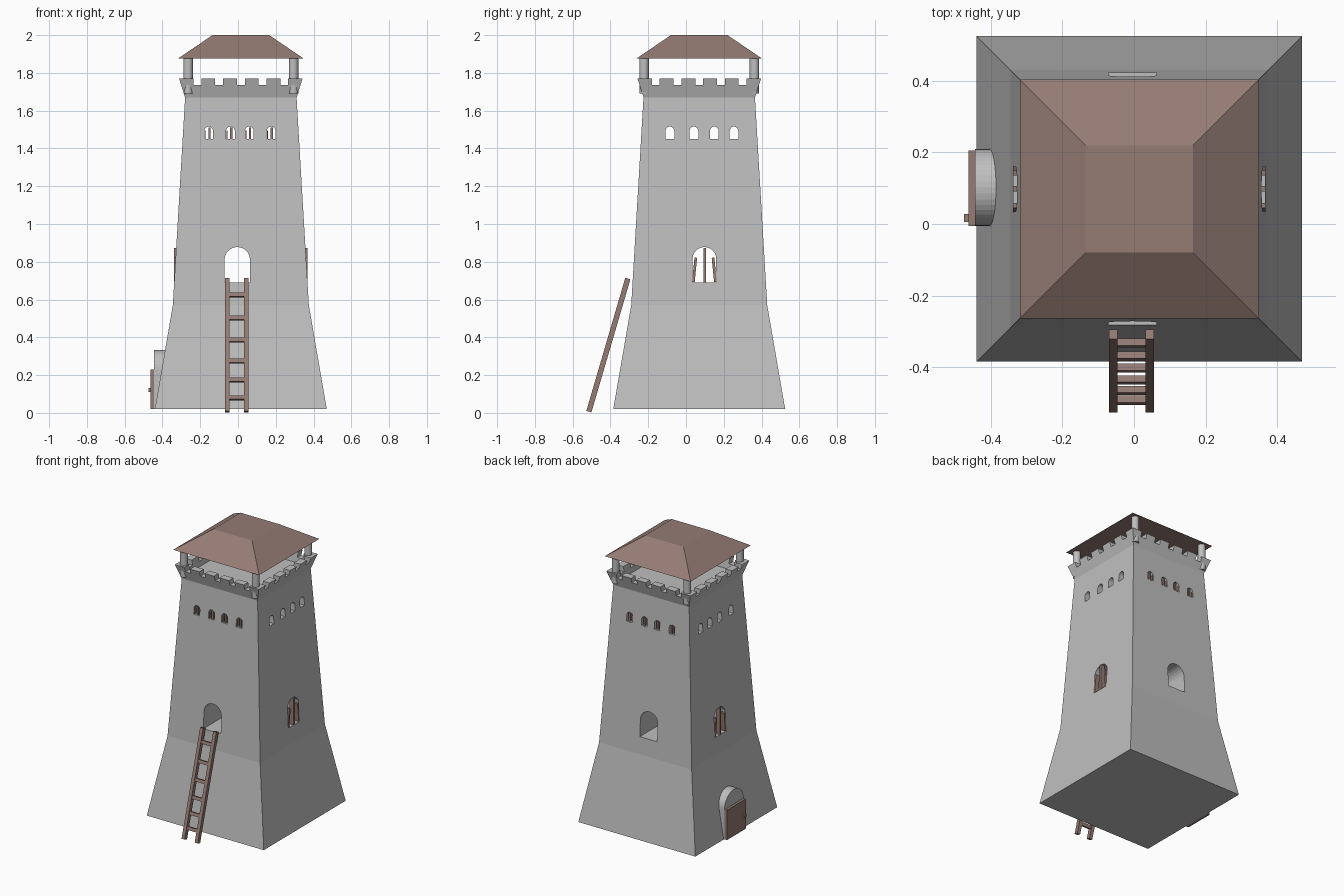
import bpy, bmesh, math
from mathutils import Vector, Matrix

if "Cube" in bpy.data.objects:
    bpy.data.objects.remove(bpy.data.objects["Cube"])

CX, CY = 0.015, 0.07  # tower axis


def material(name, rgb):
    m = bpy.data.materials.new(name)
    m.diffuse_color = (*rgb, 1)
    m.use_nodes = True
    m.node_tree.nodes["Principled BSDF"].inputs["Base Color"].default_value = m.diffuse_color
    return m


STONE = material("grey stone", (0.52, 0.52, 0.52))
WOOD = material("brown wood", (0.30, 0.20, 0.175))


def finish(name, bm, mat):
    bmesh.ops.recalc_face_normals(bm, faces=bm.faces)
    me = bpy.data.meshes.new(name)
    bm.to_mesh(me)
    bm.free()
    me.materials.append(mat)
    ob = bpy.data.objects.new(name, me)
    bpy.context.collection.objects.link(ob)
    return ob


def stacked_squares(levels, cx=CX, cy=CY):
    """Closed solid lofted through (half width, height) squares."""
    bm = bmesh.new()
    rings = [[bm.verts.new((cx + sx * h, cy + sy * h, z))
              for sx, sy in ((-1, -1), (1, -1), (1, 1), (-1, 1))] for h, z in levels]
    for a, b in zip(rings, rings[1:]):
        for i in range(4):
            j = (i + 1) % 4
            bm.faces.new((a[i], a[j], b[j], b[i]))
    bm.faces.new(rings[0])
    bm.faces.new(rings[-1])
    return bm


def box(bm, size, loc, rot=Matrix()):
    m = Matrix.Translation(loc) @ rot.to_4x4() @ Matrix.Diagonal((*size, 1))
    bmesh.ops.create_cube(bm, size=1, matrix=m)


def arch(bm, axis, c, width, z0, z1, lo, hi, n=12):
    """Round-topped prism running along an axis ('x' or 'y')."""
    r = width / 2
    pts = [(-r, z0), (r, z0)] + [(r * math.cos(math.pi * i / n),
                                  z1 - r + r * math.sin(math.pi * i / n)) for i in range(n + 1)]

    def ring(d):
        return [bm.verts.new((d, c + p, z) if axis == 'x' else (c + p, d, z)) for p, z in pts]
    a, b = ring(lo), ring(hi)
    bm.faces.new(a)
    bm.faces.new(b)
    for i in range(len(pts)):
        j = (i + 1) % len(pts)
        bm.faces.new((a[i], a[j], b[j], b[i]))


SMALL_X = (-0.155, -0.04, 0.06, 0.175)
SMALL_Y = (-0.085, 0.042, 0.15, 0.254)

# tower walls with sunken roof deck
tower = finish("tower_walls", stacked_squares(
    [(0.455, 0.02), (0.36, 0.57), (0.295, 1.67), (0.327, 1.77), (0.277, 1.77), (0.265, 1.70)]), STONE)

# window tunnels and battlement gaps, one cutter per direction
cutters = []
for axis, centre, big, bw, small in (('y', CX, -0.004, 0.135, SMALL_X),
                                     ('x', CY, 0.0975, 0.125, SMALL_Y)):
    bm = bmesh.new()
    arch(bm, axis, big, bw, 0.69, 0.878, -1, 1)
    for c in small:
        arch(bm, axis, c, 0.046, 1.45, 1.516, -1, 1, 8)
    for k in range(-2, 3):
        g = centre + k * 0.115
        if axis == 'y':
            box(bm, (0.042, 2, 0.1), (g, 0, 1.785))
        else:
            box(bm, (2, 0.042, 0.1), (0, g, 1.785))
    cut = finish("cutter_" + axis, bm, STONE)
    cut.hide_render = True
    mod = tower.modifiers.new("cut", 'BOOLEAN')
    mod.operation, mod.solver, mod.object = 'DIFFERENCE', 'EXACT', cut
    cutters.append(cut)
bpy.context.view_layer.update()
dg = bpy.context.evaluated_depsgraph_get()
tower_mesh = bpy.data.meshes.new_from_object(tower.evaluated_get(dg))
tower.modifiers.clear()
tower.data = tower_mesh
for c in cutters:
    bpy.data.objects.remove(c)

# corner posts under the roof
bm = bmesh.new()
for sx in (-1, 1):
    for sy in (-1, 1):
        bmesh.ops.create_cone(bm, cap_ends=True, segments=16, radius1=0.025, radius2=0.025, depth=0.19,
                              matrix=Matrix.Translation((CX + sx * 0.279, CY + sy * 0.292, 1.785)))
posts = finish("roof_posts", bm, STONE)
for p in posts.data.polygons:
    p.use_smooth = abs(p.normal.z) < 0.5

# hipped roof with flat top
finish("roof", stacked_squares([(0.334, 1.875), (0.15, 2.0)]), WOOD)

# half-open shutters in the small front and back windows
bm = bmesh.new()
for c in SMALL_X:
    for s in (-1, 1):
        box(bm, (0.012, 0.03, 0.06), (c + 0.004, CY + s * 0.287, 1.481))
        box(bm, (0.006, 0.03, 0.045), (c - 0.019, CY + s * 0.287, 1.473))
finish("small_shutters", bm, WOOD)

# shutters in the large side windows
bm = bmesh.new()
for s in (-1, 1):
    x = CX + s * 0.338
    box(bm, (0.03, 0.015, 0.185), (x, 0.099, 0.781))
    for t in (-1, 1):
        box(bm, (0.03, 0.014, 0.13), (x, 0.0975 + t * 0.052, 0.757),
            Matrix.Rotation(t * 0.1, 3, 'X'))
finish("side_shutters", bm, WOOD)

# arched stone porch, door and handle on the left side
bm = bmesh.new()
arch(bm, 'x', 0.102, 0.215, 0.02, 0.334, -0.445, -0.34, 20)
porch = finish("door_porch", bm, STONE)
bm = bmesh.new()
box(bm, (0.018, 0.21, 0.21), (-0.453, 0.1, 0.125))
box(bm, (0.014, 0.022, 0.022), (-0.468, 0.017, 0.122))
finish("door", bm, WOOD)

# leaning ladder
bm = bmesh.new()
bottom, top = Vector((0, -0.512, 0.014)), Vector((0, -0.31, 0.704))
d = top - bottom
lean = Matrix.Rotation(math.atan2(-d.y, d.z), 3, 'X')
for x in (-0.058, 0.044):
    box(bm, (0.024, 0.028, d.length + 0.015), (bottom + top) / 2 + Vector((x, 0, 0)), lean)
for z in (0.08, 0.175, 0.275, 0.386, 0.503, 0.625):
    p = bottom + d * ((z - bottom.z) / d.z)
    box(bm, (0.09, 0.02, 0.022), (-0.007, p.y, p.z), lean)
finish("ladder", bm, WOOD)
